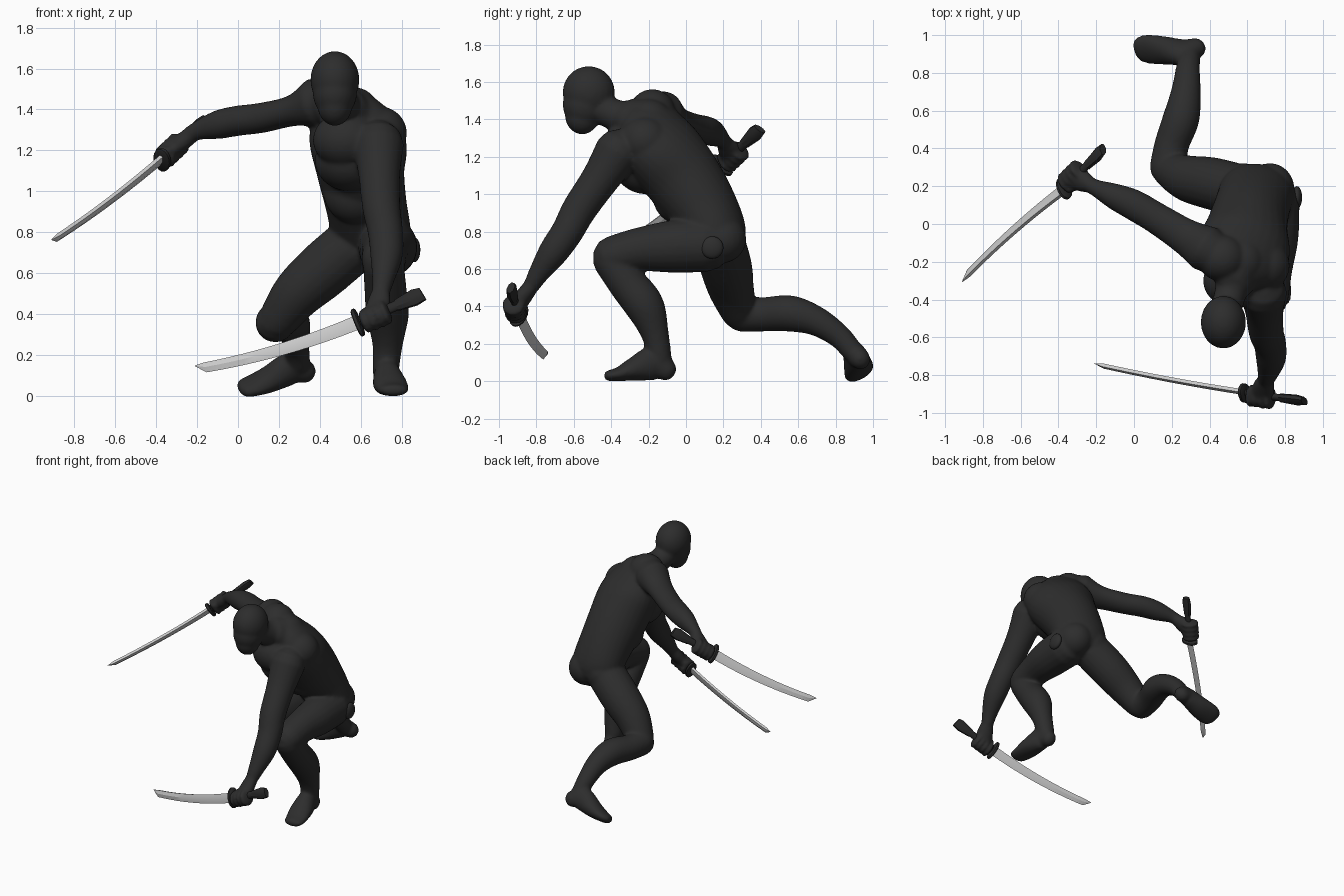
import bpy, bmesh, math
from mathutils import Vector, Matrix

if "Cube" in bpy.data.objects:
    bpy.data.objects.remove(bpy.data.objects["Cube"])

def material(name, v):
    m = bpy.data.materials.new(name)
    m.diffuse_color = (v, v, v, 1)
    m.use_nodes = True
    m.node_tree.nodes["Principled BSDF"].inputs["Base Color"].default_value = m.diffuse_color
    return m

SUIT = material("dark suit", 0.026)
GRIP = material("dark grip", 0.022)
STEEL = material("steel", 0.6)

def finish(bm, name, mat, angle=None):
    bmesh.ops.recalc_face_normals(bm, faces=bm.faces[:])
    me = bpy.data.meshes.new(name)
    bm.to_mesh(me)
    bm.free()
    me.materials.append(mat)
    ob = bpy.data.objects.new(name, me)
    bpy.context.collection.objects.link(ob)
    if angle:
        bpy.context.view_layer.objects.active = ob
        ob.select_set(True)
        bpy.ops.object.shade_smooth_by_angle(angle=math.radians(angle))
        ob.select_set(False)
    return ob

def skin(bm, rings, tips=None):
    """Bridge rings of points; close the ends with tip points or flat faces."""
    vs = [[bm.verts.new(p) for p in r] for r in rings]
    n = len(vs[0])
    for a, b in zip(vs, vs[1:]):
        for i in range(n):
            j = (i + 1) % n
            bm.faces.new((a[i], a[j], b[j], b[i]))
    for k, r in enumerate((vs[0], vs[-1])):
        if tips:
            t = bm.verts.new(tips[k])
            for i in range(n):
                bm.faces.new((r[i], r[(i + 1) % n], t))
        else:
            bm.faces.new(r)

def spline(st, sub=5):
    out = []
    P = [st[0]] + st + [st[-1]]
    for i in range(1, len(P) - 2):
        for s in range(sub):
            t = s / sub
            out.append([0.5 * (2*b + (c-a)*t + (2*a-5*b+4*c-d)*t*t + (3*b-a-3*c+d)*t**3)
                        for a, b, c, d in zip(*P[i-1:i+3])])
    return out + [list(st[-1])]

def loft(bm, stations, side=(1, 0, 0), side2=None, n=20):
    """Round-ended tube; stations are x, y, z, half width (along side), half depth."""
    st = spline([tuple(s) if len(s) == 5 else (*s, s[3]) for s in stations])
    s0, s1 = Vector(side), Vector(side2 or side)
    rings, frames = [], []
    for i, s in enumerate(st):
        a, b = st[max(i-1, 0)], st[min(i+1, len(st)-1)]
        t = (Vector(b[:3]) - Vector(a[:3])).normalized()
        u = s0.lerp(s1, i / (len(st) - 1))
        u = (u - t * u.dot(t)).normalized()
        frames.append((Vector(s[:3]), t, u, t.cross(u), s[3], s[4]))
    def ring(f, k=1, off=0):
        c, t, u, v, a, b = f
        return [c + t*off + u*a*k*math.cos(w) + v*b*k*math.sin(w)
                for w in (2*math.pi*j/n for j in range(n))]
    for e, sgn in ((0, -1), (-1, 1)):
        f = frames[e]
        h = min(f[4], f[5]) * sgn
        cap = [ring(f, math.cos(q), h*math.sin(q)) for q in (0.5, 1.05)]
        if e == 0:
            rings = cap[::-1] + [ring(g) for g in frames]
            tip0 = f[0] + f[1]*h
        else:
            rings += cap
            tip1 = f[0] + f[1]*h
    skin(bm, rings, (tip0, tip1))

def ball(bm, c, r, axis=(0, 0, 1)):
    rot = Vector((0, 0, 1)).rotation_difference(Vector(axis)).to_matrix().to_4x4()
    m = Matrix.Translation(c) @ rot @ Matrix.Diagonal((*r, 1))
    bmesh.ops.create_uvsphere(bm, u_segments=24, v_segments=16, radius=1, matrix=m)

body = bmesh.new()

# torso, twisted from hips to shoulders
loft(body, [(.64, .17, .75, .16, .12), (.65, .17, .79, .195, .155), (.625, .085, .94, .2, .185),
            (.6, -.02, 1.09, .215, .205), (.585, -.13, 1.24, .25, .195), (.56, -.21, 1.36, .22, .145),
            (.53, -.28, 1.41, .13, .1)], side=(1, -.1, 0), side2=(.75, -.5, -.4), n=28)
# ribs, upper back and shoulder blade
ball(body, (.545, -.21, 1.15), (.17, .175, .15))
ball(body, (.53, -.3, 1.25), (.165, .145, .14))
ball(body, (.58, -.04, 1.0), (.165, .14, .16))
ball(body, (.465, -.18, 1.435), (.13, .125, .127))
ball(body, (.56, -.2, 1.39), (.13, .13, .12))
ball(body, (.69, -.22, 1.285), (.135, .135, .13))
for x in (.58, .72):
    ball(body, (x, .185, .76), (.13, .138, .13))

# neck and head
loft(body, [(.54, -.26, 1.4, .11), (.51, -.37, 1.42, .085), (.48, -.47, 1.47, .085)])
ball(body, (.473, -.52, 1.545), (.12, .14, .14))
ball(body, (.473, -.54, 1.48), (.108, .12, .125))
ball(body, (.473, -.555, 1.42), (.085, .092, .1))

# arms
loft(body, [(.38, -.13, 1.43, .125), (.27, -.065, 1.395, .097, .077), (.12, .03, 1.36, .084, .074),
            (0, .1, 1.345, .082, .074), (-.1, .145, 1.325, .07), (-.2, .19, 1.295, .046),
            (-.24, .21, 1.27, .042)], side=(0, 1, 0))
loft(body, [(.685, -.365, 1.225, .125), (.69, -.46, 1.08, .102), (.7, -.57, .92, .093),
            (.72, -.635, .8, .086), (.725, -.71, .69, .08), (.71, -.785, .58, .057),
            (.70, -.82, .52, .046)])

# rear leg and its sideways foot
loft(body, [(.55, .18, .73, .14), (.41, .215, .61, .139), (.29, .24, .5, .124), (.2, .28, .38, .1)], side=(0, 1, 0))
loft(body, [(.18, .3, .36, .097), (.2, .42, .358, .092), (.25, .56, .362, .097), (.275, .7, .32, .079),
            (.285, .82, .24, .064), (.295, .89, .16, .058)])
loft(body, [(.325, .93, .12, .055, .06), (.26, .91, .135, .062, .085), (.15, .92, .082, .08, .062),
            (.07, .925, .052, .085, .042), (.035, .92, .04, .075, .035)], side=(0, .87, .5))

# front leg and foot
loft(body, [(.73, .1, .73, .147), (.73, -.08, .72, .14), (.72, -.25, .705, .117), (.71, -.39, .67, .108)])
loft(body, [(.71, -.4, .65, .1), (.72, -.31, .52, .103), (.73, -.22, .4, .105), (.73, -.165, .25, .074),
            (.72, -.14, .12, .064)])
loft(body, [(.72, -.105, .06, .052, .06), (.725, -.17, .095, .062, .095), (.74, -.28, .064, .083, .064),
            (.755, -.36, .038, .08, .038), (.76, -.41, .03, .07, .03)])

# fists: knuckle discs around each grip, joined to the wrist by a palm
SWORDS = [
    ("right", (-.37, .19, 1.155), (-.91, -.307, .765), (-.164, .395, 1.35), (-.14, .69, -.71), (-.23, .205, 1.275)),
    ("left", (.585, -.895, .36), (-.21, -.738, .15), (.902, -.937, .5), (0, -.3, -1), (.70, -.82, .52)),
]
for _, g, tip, pom, w, wrist in SWORDS:
    g, pom, wrist = Vector(g), Vector(pom), Vector(wrist)
    d = (pom - g).normalized()
    mid = g + d*.1
    out = (wrist - mid).normalized()
    for k in range(4):
        ball(body, g + d*(.042 + .037*k) - out*.016, (.064, .064, .021), d)
    loft(body, [(*wrist, .042), (*(wrist*.5 + mid*.5), .06, .044), (*mid, .062, .046)], side=d)
    loft(body, [(*(mid + out*.05), .024), (*(g + d*.04 + out*.045), .022), (*(g + d*.03 - Vector(w)*.04), .019)],
         side=(.3, .5, .8))

# fuse everything into one smooth body
ob = finish(body, "suited_body", SUIT)
rm = ob.modifiers.new("fuse", 'REMESH')
rm.mode = 'VOXEL'
rm.voxel_size = .0105
rm.use_smooth_shade = True
sm = ob.modifiers.new("soften", 'SMOOTH')
sm.factor = .5
sm.iterations = 9

# hip knobs
for name, c, ax in (("left_hip_knob", (.862, .14, .715), (1, 0, 0)), ("right_hip_knob", (.425, .2, .745), (-.8, 0, .6))):
    bm = bmesh.new()
    ball(bm, c, (.06, .06, .028), ax)
    finish(bm, name, SUIT, 60)

def sword(name, g, tip, pom, w):
    g, tip, pom = Vector(g), Vector(tip), Vector(pom)
    d = (tip - g).normalized()
    w = Vector(w)
    w = (w - d*w.dot(d)).normalized()
    n = d.cross(w)
    length = (tip - g).length
    # curved single-edged blade with a slanted point at the spine
    rings = []
    for k in range(13):
        t = k/12 * .94
        c = g + d*length*t + w*(.10*t*(1 - t) + .02*t)
        h = .036 - .012*t
        rings.append([c - w*h + n*.009, c + n*.011, c + w*h, c - n*.011, c - w*h - n*.009])
    rings.append([tip + o for o in (n*.001, n*.001 + w*.002, w*.004, w*.002 - n*.001, -n*.001)])
    bm = bmesh.new()
    skin(bm, rings)
    finish(bm, name + "_blade", STEEL, 25)
    # handle parts share one oval section helper along the grip
    e = (pom - g).normalized()
    wv = (w - e*w.dot(e)).normalized()
    nv = e.cross(wv)
    L = (pom - g).length
    def section(s, a, b, sides=16, slant=0):
        return [g + e*(s + slant*math.cos(q)) + wv*a*math.cos(q) + nv*b*math.sin(q)
                for q in (2*math.pi*(i + .5)/sides for i in range(sides))]
    bm = bmesh.new()
    skin(bm, [section(s, a, b) for s, a, b in ((-.012, .066, .042), (-.007, .074, .048), (.007, .074, .048), (.012, .066, .042))])
    finish(bm, name + "_guard", GRIP, 40)
    bm = bmesh.new()
    skin(bm, [section(0, .028, .02), section(.15, .025, .018), section(L - .13, .026, .019)])
    finish(bm, name + "_grip", GRIP, 35)
    # flared pommel with flat, angled end
    bm = bmesh.new()
    skin(bm, [section(L - .14, .03, .022, 8), section(L - .045, .044, .026, 8), section(L, .036, .02, 8, .006)])
    finish(bm, name + "_pommel", GRIP, 30)

for name, g, tip, pom, w, _ in SWORDS:
    sword(name + "_sword", g, tip, pom, w)
